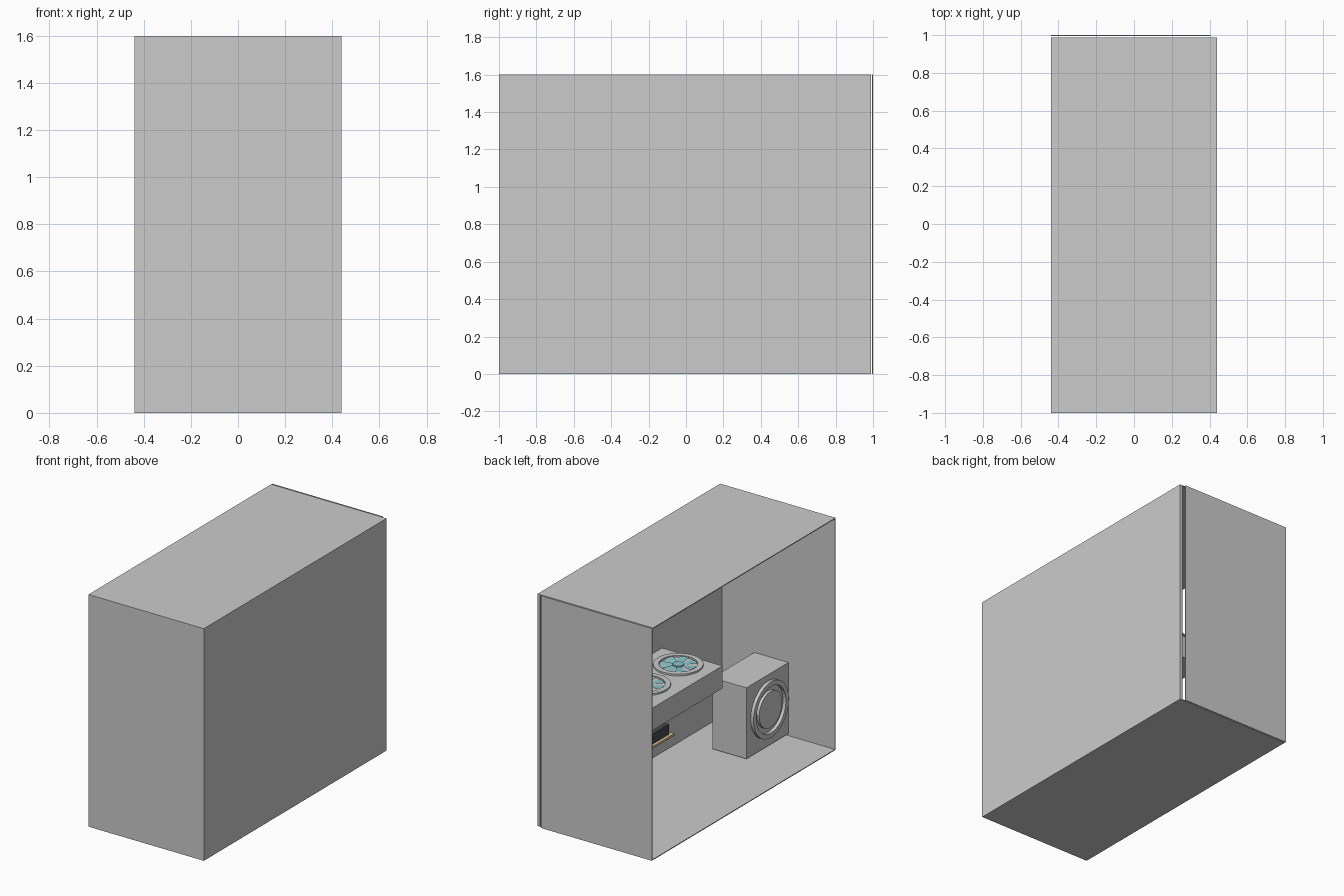
import bpy, bmesh, math
from mathutils import Matrix

if "Cube" in bpy.data.objects:
    bpy.data.objects.remove(bpy.data.objects["Cube"])


def material(name, rgb):
    m = bpy.data.materials.new(name)
    m.diffuse_color = (*rgb, 1)
    m.use_nodes = True
    m.node_tree.nodes["Principled BSDF"].inputs["Base Color"].default_value = m.diffuse_color
    return m


TEAL = material("teal", (0.27, 0.58, 0.62))
TAN = material("tan", (0.72, 0.52, 0.3))
DARK = material("dark", (0.06, 0.07, 0.07))


def finish(name, bm, mat=None, smooth=False):
    bmesh.ops.recalc_face_normals(bm, faces=bm.faces)
    me = bpy.data.meshes.new(name)
    bm.to_mesh(me)
    bm.free()
    ob = bpy.data.objects.new(name, me)
    bpy.context.collection.objects.link(ob)
    if mat:
        me.materials.append(mat)
    if smooth:
        bpy.ops.object.select_all(action='DESELECT')
        ob.select_set(True)
        bpy.context.view_layer.objects.active = ob
        bpy.ops.object.shade_smooth_by_angle(angle=math.radians(30))
    return ob


def box(name, x, y, z, mat=None):
    bm = bmesh.new()
    size = Matrix.Diagonal((x[1] - x[0], y[1] - y[0], z[1] - z[0], 1))
    mid = Matrix.Translation((sum(x) / 2, sum(y) / 2, sum(z) / 2))
    bmesh.ops.create_cube(bm, size=1, matrix=mid @ size)
    return finish(name, bm, mat)


def lathe(name, profile, place, closed=True, mat=None, n=48):
    """Spin an (r, z) profile about local z, then move it into place."""
    bm = bmesh.new()
    rings = [[bm.verts.new((r * math.cos(math.tau * i / n), r * math.sin(math.tau * i / n), z))
              for i in range(n)] for r, z in profile]
    pairs = list(zip(rings, rings[1:]))
    if closed:
        pairs.append((rings[-1], rings[0]))
    else:
        bm.faces.new(rings[0])
        bm.faces.new(rings[-1])
    for a, b in pairs:
        for i in range(n):
            j = (i + 1) % n
            bm.faces.new((a[i], a[j], b[j], b[i]))
    bm.transform(place)
    return finish(name, bm, mat, True)


def ring(name, inner, outer, height, place):
    lathe(name, [(inner, 0), (outer, 0), (outer, height), (inner, height)], place)


def blades(name, count, r0, r1, place, mat):
    bm = bmesh.new()
    step = math.tau / count
    for k in range(count):
        a = k * step
        pts = [(r0, a, .006), (r1, a + .25 * step, .010), (r1, a + .65 * step, .008),
               (r1 * .97, a + 1.0 * step, .004), (r0, a + .9 * step, .002)]
        bm.faces.new([bm.verts.new((r * math.cos(t), r * math.sin(t), z)) for r, t, z in pts])
    bm.transform(place)
    return finish(name, bm, mat)


# Case shell, open on the left side
T = .006
box("case_floor", (-.44, .44), (-1, .988), (0, T))
box("case_top", (-.44, .44), (-1, .988), (1.6 - T, 1.6))
box("case_front", (-.44, .44), (-1, -1 + T), (0, 1.6))
box("case_right_wall", (.42, .44), (-1, .988), (0, 1.6))
box("case_back_panel", (-.44, .405), (1 - T, 1), (0, 1.6))

# Graphics card with three upward fans
box("graphics_card", (-.04, .42), (-.34, .66), (.57, .725))
for i in range(3):
    p = Matrix.Translation((.19, -.187 + .355 * i, .725))
    ring(f"card_fan_rim_{i}", .122, .157, .012, p)
    blades(f"card_fan_blades_{i}", 7, .03, .118, p, TEAL)
    lathe(f"card_fan_hub_{i}", [(.035, 0), (.035, .012)], p, False, TEAL, 24)

# Expansion slot under the card
box("slot_body", (.36, .42), (-.33, .3), (.15, .22), DARK)
box("slot_contacts", (.34, .42), (-.36, .33), (.135, .15), TAN)

# Power supply at the lower front with its side fan
box("power_supply", (-.085, .175), (-.994, -.537), (.02, .51))
side = Matrix.Translation((-.085, -.775, .275)) @ Matrix.Rotation(-math.pi / 2, 4, 'Y')
ring("supply_fan_rim", .16, .192, .022, side)
lathe("supply_fan_disc", [(.125, 0), (.125, .018)], side, False)
